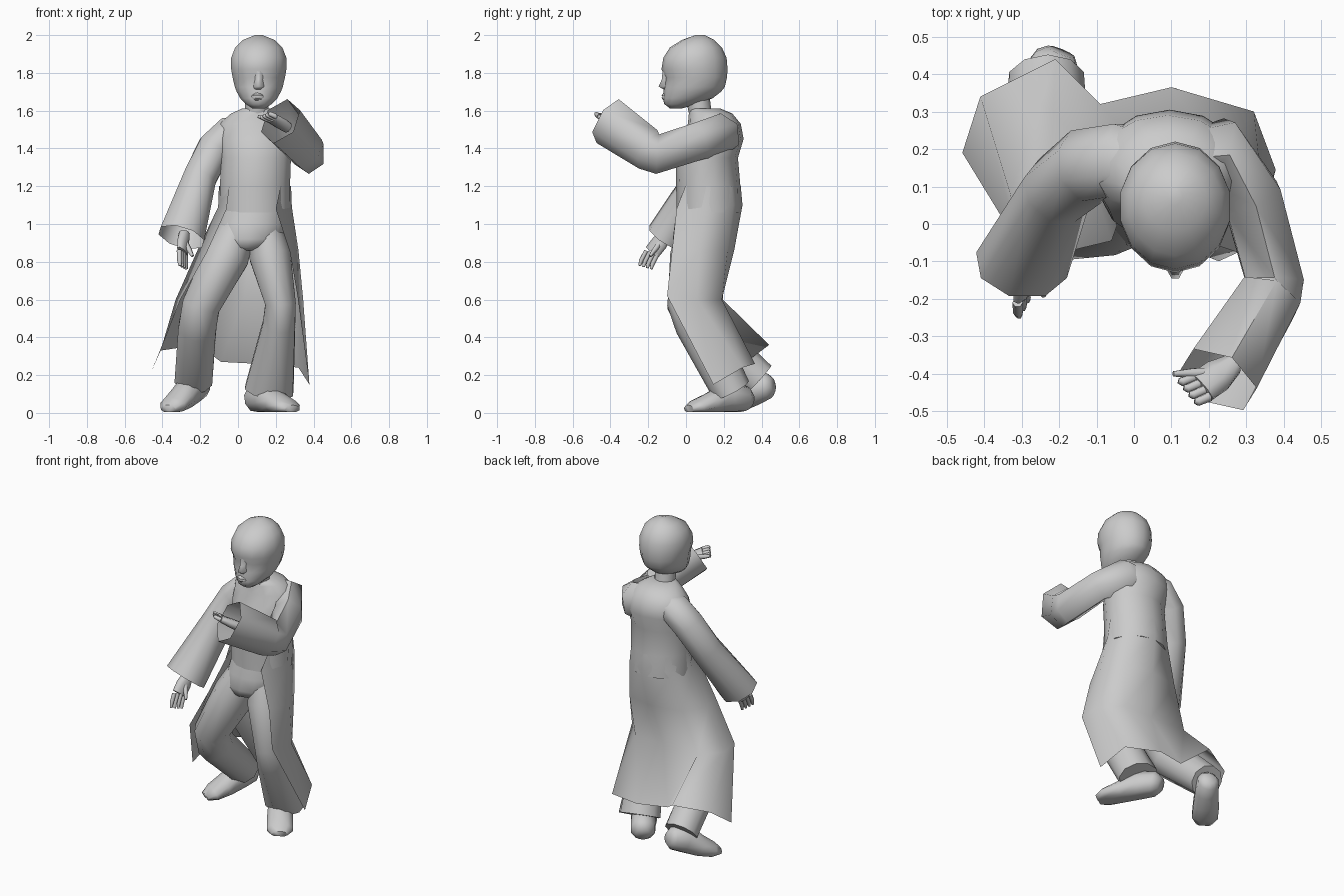
import bpy, bmesh, math
from mathutils import Vector as V


def loft(name, rings, closed=True, caps=True, angle=65):
    """Skin a list of equally sized point rings."""
    bm = bmesh.new()
    rows = [[bm.verts.new(p) for p in r] for r in rings]
    n = len(rows[0])
    for a, b in zip(rows, rows[1:]):
        for i in range(n if closed else n - 1):
            j = (i + 1) % n
            bm.faces.new((a[i], a[j], b[j], b[i]))
    if caps:
        bm.faces.new(rows[0])
        bm.faces.new(rows[-1])
    bmesh.ops.recalc_face_normals(bm, faces=bm.faces)
    me = bpy.data.meshes.new(name)
    bm.to_mesh(me)
    bm.free()
    ob = bpy.data.objects.new(name, me)
    bpy.context.collection.objects.link(ob)
    bpy.ops.object.select_all(action='DESELECT')
    ob.select_set(True)
    bpy.context.view_layer.objects.active = ob
    bpy.ops.object.shade_smooth_by_angle(angle=math.radians(angle))
    return ob


def oval(cx, cy, rx, ry, z, n=12):
    return [(cx + rx * math.sin(2 * math.pi * i / n),
             cy - ry * math.cos(2 * math.pi * i / n), z) for i in range(n)]


def tube(name, path, n=8, ref=(0, 1, 0), caps=True, floor=None):
    """path: (x, y, z, side radius, up radius) stations."""
    pts = [V(p[:3]) for p in path]
    rings = []
    for k, p in enumerate(path):
        a = (pts[k] - pts[k - 1]).normalized() if k else V()
        b = (pts[k + 1] - pts[k]).normalized() if k + 1 < len(pts) else V()
        t = (a + b).normalized()
        side = t.cross(V(ref)).normalized()
        up = side.cross(t)
        ring = []
        for i in range(n):
            ang = 2 * math.pi * (i + .5) / n
            q = pts[k] + side * p[3] * math.cos(ang) + up * p[4] * math.sin(ang)
            if floor is not None:
                q.z = max(q.z, floor)
            ring.append(q)
        rings.append(ring)
    return loft(name, rings, caps=caps)


# Head: z, front y, back y, half width
profile = [(1.612, -.085, -.02, .035), (1.635, -.115, .06, .07),
           (1.665, -.122, .14, .10), (1.70, -.118, .185, .12),
           (1.725, -.118, .205, .13), (1.775, -.110, .217, .142),
           (1.82, -.130, .220, .150), (1.88, -.12, .215, .150),
           (1.935, -.085, .19, .128), (1.975, -.02, .15, .085), (2.0, .05, .10, .02)]
loft("head", [oval(.11, (f + b) / 2, w, (b - f) / 2, z, 14) for z, f, b, w in profile])

# Nose and lips
loft("nose", [[(.11 - w, -.10, z), (.11 - w * .3, y, z), (.11 + w * .3, y, z), (.11 + w, -.10, z)]
              for z, y, w in ((1.712, -.118, .028), (1.728, -.145, .034), (1.765, -.128, .024), (1.81, -.124, .03))])
loft("lips", [oval(.105, -.10, w, d, z, 8) for z, w, d in
              ((1.655, .02, .02), (1.668, .036, .03), (1.675, .04, .024), (1.682, .034, .03), (1.695, .015, .018))])

# Neck
loft("neck", [oval(.10, y, .065, .062, z, 10) for z, y in ((1.55, .085), (1.62, .07), (1.70, .06))])

# Coat body: z, centre x, centre y, half width, half depth
body = [(1.06, .09, .12, .19, .17), (1.2, .09, .118, .19, .170), (1.35, .095, .11, .19, .165),
        (1.45, .095, .14, .205, .165), (1.53, .09, .15, .195, .14),
        (1.585, .095, .13, .135, .115), (1.612, .10, .10, .078, .08)]
loft("coat_body", [oval(cx, cy, rx, ry, z, 14) for z, cx, cy, rx, ry in body])

# Coat skirt, open at the front, running left edge - back - right edge
collar = oval(.09, .118, .191, .172, 1.2, 8)[:0:-1]
waist = [(-.06, -.045, 1.08), (-.105, .09, 1.09), (-.06, .235, 1.1), (.09, .299, 1.1),
         (.23, .25, 1.1), (.285, .1, 1.09), (.20, -.05, 1.08)]
hip = [(-.165, -.07, .85), (-.215, .08, .86), (-.13, .215, .86), (.07, .255, .86),
       (.25, .22, .86), (.32, .07, .86), (.275, -.075, .85)]
knee = [(-.305, -.06, .6), (-.33, .08, .6), (-.22, .195, .6), (.03, .19, .6),
        (.23, .19, .6), (.345, .06, .6), (.315, -.1, .62)]
hem = [(-.458, .19, .22), (-.41, .34, .33), (-.21, .44, .36), (-.09, .32, .27),
       (.1, .365, .26), (.32, .3, .24), (.378, .145, .15)]
loft("coat_skirt", [collar, waist, hip, knee, hem], closed=False, caps=False, angle=80)

# Trousers
loft("pelvis", [oval(x, y, rx, ry, z, 14) for z, x, y, rx, ry in
                ((1.1, .09, .115, .18, .155), (1.0, .075, .095, .185, .155),
                 (.92, .06, .08, .185, .15), (.875, .045, .075, .13, .13), (.86, .04, .075, .06, .09))])
tube("front_trouser_leg", [(.14, .09, .98, .09, .12), (.17, .065, .83, .115, .14),
                           (.225, .02, .58, .085, .12), (.217, .06, .47, .09, .12),
                           (.165, .24, .12, .135, .105)], 10)
tube("rear_trouser_leg", [(0, .09, .98, .1, .12), (-.06, .055, .83, .125, .14),
                          (-.195, .02, .57, .105, .12), (-.215, .08, .45, .105, .12),
                          (-.235, .385, .175, .105, .10)], 10)

# Shoes, heel to toe
tube("front_shoe", [(.075, .335, .055, .045, .045), (.095, .305, .07, .075, .075),
                    (.15, .22, .08, .075, .09), (.21, .13, .05, .08, .06),
                    (.262, .055, .03, .08, .042), (.287, .015, .02, .048, .022)],
     10, (0, 0, 1), floor=.005)
tube("rear_shoe", [(-.195, .46, .15, .04, .04), (-.205, .435, .145, .065, .07),
                   (-.25, .365, .125, .072, .085), (-.30, .30, .075, .08, .065),
                   (-.345, .235, .04, .08, .045), (-.37, .195, .022, .048, .022)],
     10, (0, 0, 1), floor=.005)

# Wide sleeves with open cuffs
tube("lowered_sleeve", [(.06, .15, 1.51, .06, .09), (-.04, .17, 1.485, .095, .105),
                        (-.125, .155, 1.40, .098, .105), (-.205, .09, 1.24, .095, .10),
                        (-.30, -.11, .93, .13, .105)], 8, caps=False)
tube("raised_sleeve", [(.13, .17, 1.50, .08, .09), (.225, .195, 1.475, .10, .115),
                       (.315, .07, 1.44, .09, .10), (.375, -.15, 1.37, .09, .105),
                       (.358, -.20, 1.395, .095, .115),
                       (.225, -.415, 1.545, .115, .135)], 6, (0, 0, 1), caps=False)


def hand(name, wrist, knuckle, tip, spread, thumb):
    """Palm, four fingers fanned along the spread vector, and a thumb."""
    w, k, t, s = V(wrist), V(knuckle), V(tip), V(spread)
    tube(name + "_palm", [(*w, .03, .03), (*w.lerp(k, .5), .026, .048), (*k, .02, .048)], 8, spread)
    for i in (-1.5, -.5, .5, 1.5):
        a, b = k + s * i * .023, t + s * i * .024
        mid = a.lerp(b, .5) + (k - w) * .12
        tube(name + "_finger", [(*a, .014, .014), (*mid, .013, .013), (*b, .008, .008)], 6, spread)
    a = w.lerp(k, .35)
    tube(name + "_thumb", [(*a, .018, .018), (*a.lerp(V(thumb), .6), .015, .015),
                           (*thumb, .008, .008)], 6, spread)


hand("lowered_hand", (-.285, -.10, .95), (-.295, -.18, .85), (-.29, -.215, .77),
     (.45, .85, -.25), (-.24, -.19, .83))
hand("raised_hand", (.265, -.375, 1.51), (.18, -.435, 1.56), (.14, -.445, 1.575),
     (.6, -.75, .25), (.105, -.40, 1.57))
